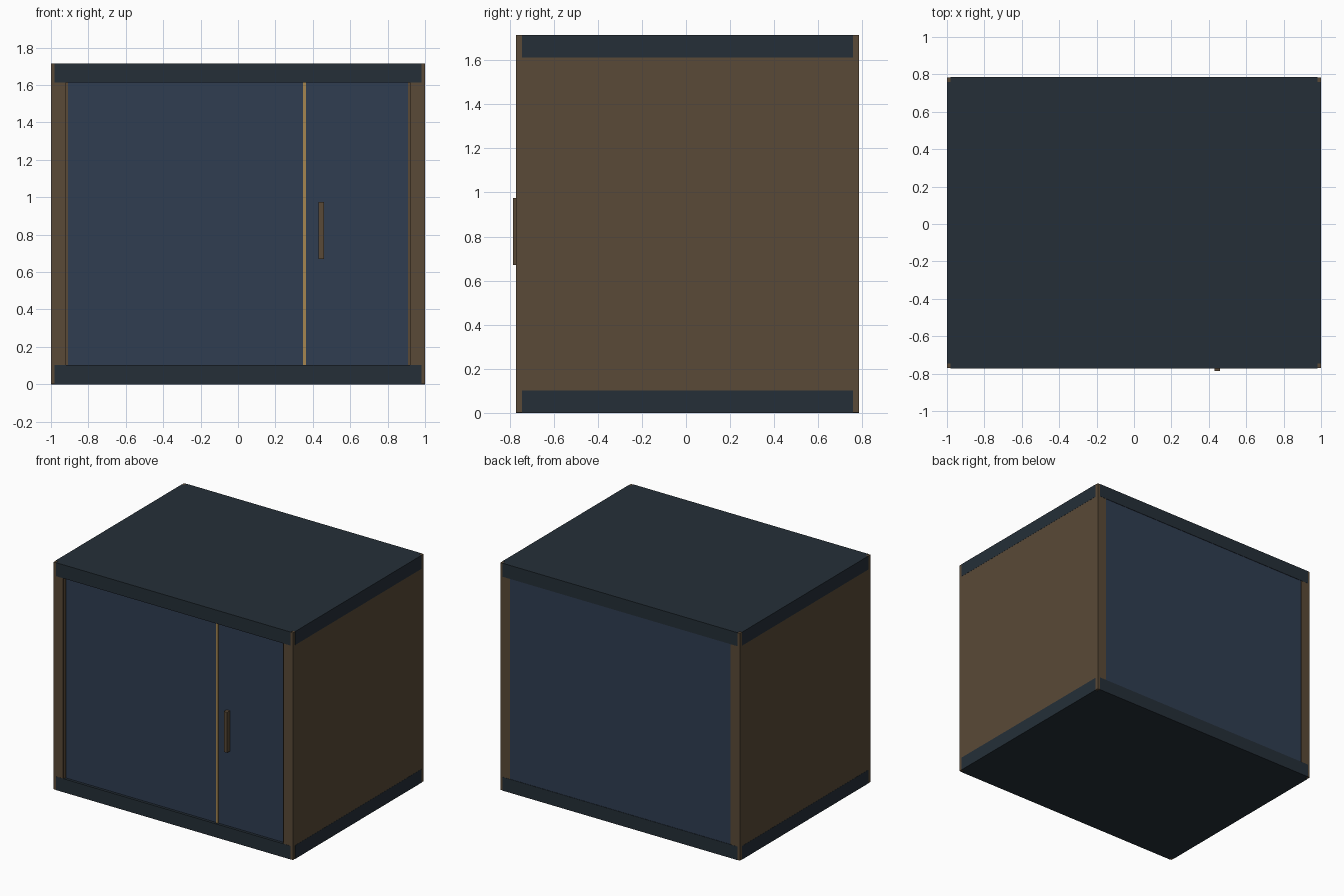
import bpy
import bmesh

if "Cube" in bpy.data.objects:
    bpy.data.objects.remove(bpy.data.objects["Cube"], do_unlink=True)


def material(name, rgb):
    m = bpy.data.materials.new(name)
    m.use_nodes = True
    m.diffuse_color = (*rgb, 1)
    m.node_tree.nodes["Principled BSDF"].inputs["Base Color"].default_value = (*rgb, 1)
    return m


WOOD = material("brown wood", (0.100, 0.067, 0.038))
SLATE = material("dark slate", (0.018, 0.028, 0.039))
BLUE = material("navy blue", (0.029, 0.047, 0.083))
GOLD = material("brass", (0.38, 0.24, 0.08))


def prism(name, outline, z0, z1, mat):
    """Extrude a plan outline from z0 up to z1."""
    bm = bmesh.new()
    face = bm.faces.new([bm.verts.new((x, y, z0)) for x, y in outline])
    top = bmesh.ops.extrude_face_region(bm, geom=[face])["geom"]
    bmesh.ops.translate(bm, vec=(0, 0, z1 - z0),
                        verts=[v for v in top if isinstance(v, bmesh.types.BMVert)])
    bmesh.ops.recalc_face_normals(bm, faces=bm.faces)
    mesh = bpy.data.meshes.new(name)
    bm.to_mesh(mesh)
    bm.free()
    mesh.materials.append(mat)
    obj = bpy.data.objects.new(name, mesh)
    bpy.context.collection.objects.link(obj)
    return obj


def box(name, x0, x1, y0, y1, z0, z1, mat):
    return prism(name, [(x0, y0), (x1, y0), (x1, y1), (x0, y1)], z0, z1, mat)


FRONT, BACK, HEIGHT, BOARD = -0.772, 0.785, 1.715, 0.102
LOW, HIGH = BOARD, HEIGHT - BOARD
GAP = 0.001  # boards stand a hair proud of the side panels

# Side panels with a thin inner door stop
for side, s in (("left", 1), ("right", -1)):
    a, b = sorted((s * 0.92, s * (1 - GAP)))
    box(side + "_side_panel", a, b, FRONT + GAP, BACK - GAP, GAP, HEIGHT - GAP, WOOD)
    a, b = sorted((s * 0.908, s * 0.92))
    box(side + "_door_stop", a, b, FRONT + 0.012, BACK - 0.012, LOW, HIGH, WOOD)

# Top and bottom boards, notched where the side panels show at the corners
NX, NY = 0.02, 0.027
y0, y1 = FRONT, BACK
right_half = [(1 - NX, y0), (1 - NX, y0 + NY), (1, y0 + NY),
              (1, y1 - NY), (1 - NX, y1 - NY), (1 - NX, y1)]
outline = right_half + [(-x, y) for x, y in reversed(right_half)]
prism("bottom_board", outline, 0, LOW, SLATE)
prism("top_board", outline, HIGH, HEIGHT, SLATE)

# Back panel
box("back_panel", -0.92, 0.92, BACK - 0.03, BACK - 0.003, LOW, HIGH, BLUE)

# Doors with a brass strip between them
DOOR = FRONT + 0.02
box("wide_door", -0.908, 0.347, DOOR, DOOR + 0.04, LOW, HIGH, BLUE)
box("narrow_door", 0.363, 0.908, DOOR, DOOR + 0.04, LOW, HIGH, BLUE)
box("brass_strip", 0.347, 0.363, DOOR - 0.006, DOOR + 0.04, LOW, HIGH, GOLD)

# Door handle
box("door_handle", 0.431, 0.459, -0.785, DOOR, 0.67, 0.975, WOOD)
